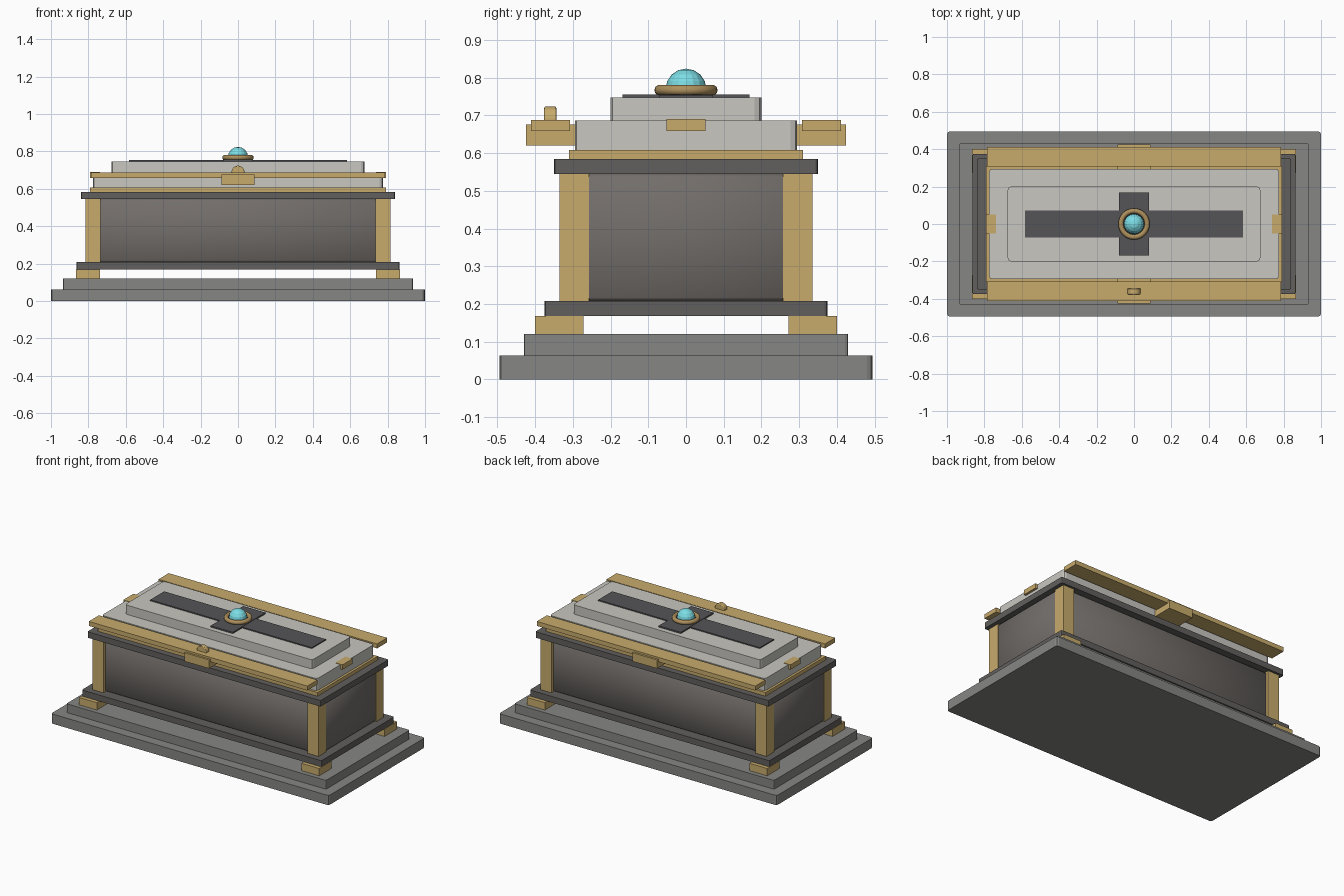
import bpy
from math import radians

default = bpy.data.objects.get("Cube")
if default:
    bpy.data.objects.remove(default, do_unlink=True)


def material(name, r, g, b, metallic=0.0):
    m = bpy.data.materials.new(name)
    m.use_nodes = True
    m.diffuse_color = (r, g, b, 1)
    bsdf = m.node_tree.nodes["Principled BSDF"]
    bsdf.inputs["Base Color"].default_value = (r, g, b, 1)
    bsdf.inputs["Metallic"].default_value = metallic
    return m


base_stone = material("base_stone", 0.24, 0.24, 0.23)
dark_stone = material("dark_stone", 0.12, 0.115, 0.11)
body_stone = material("body_stone", 0.17, 0.155, 0.145)
pale_stone = material("pale_stone", 0.58, 0.57, 0.53)
inlay_dark = material("inlay_dark", 0.09, 0.09, 0.095)
gold = material("gold", 0.58, 0.41, 0.15)
bronze = material("bronze", 0.42, 0.28, 0.11)
gem_cyan = material("gem_cyan", 0.2, 0.72, 0.78)


def finish(name, mat):
    ob = bpy.context.object
    ob.name = ob.data.name = name
    ob.data.materials.append(mat)
    return ob


def box(name, mat, x, y, z, bevel=0.0, upright_only=True):
    """Box spanning the (min, max) ranges, with optional chamfered edges."""
    ranges = (x, y, z)
    bpy.ops.mesh.primitive_cube_add(size=1, location=[(a + b) / 2 for a, b in ranges])
    ob = finish(name, mat)
    ob.scale = [b - a for a, b in ranges]
    bpy.ops.object.transform_apply(location=False, rotation=False, scale=True)
    if bevel:
        mod = ob.modifiers.new("Bevel", "BEVEL")
        mod.width = bevel
        mod.segments = 2 if upright_only else 1
        if upright_only:
            weights = ob.data.attributes.new("bevel_weight_edge", "FLOAT", "EDGE")
            verts = ob.data.vertices
            for e in ob.data.edges:
                a, b = (verts[i].co for i in e.vertices)
                weights.data[e.index].value = float(abs(a.z - b.z) > 0.001)
            mod.limit_method = "WEIGHT"
    return ob


def slab(name, mat, half_x, half_y, z0, z1, bevel=0.0, upright_only=True):
    return box(name, mat, (-half_x, half_x), (-half_y, half_y), (z0, z1),
               bevel, upright_only)


def span(sign, a, b):
    return tuple(sorted((sign * a, sign * b)))


# Stepped base
slab("base_step_lower", base_stone, 1.0, 0.495, 0, 0.063, 0.015)
slab("base_step_upper", base_stone, 0.935, 0.43, 0.063, 0.12, 0.008)

# Chest body between plinth and rim
slab("plinth", dark_stone, 0.863, 0.375, 0.168, 0.208, 0.008)
body = slab("body", body_stone, 0.812, 0.315, 0.208, 0.545, 0.009, False)
bpy.ops.object.shade_smooth()
slab("rim", dark_stone, 0.84, 0.35, 0.545, 0.584, 0.008)

# Feet and corner posts
for sx, side in ((1, "left"), (-1, "right")):
    for sy, end in ((-1, "front"), (1, "back")):
        box(f"foot_{end}_{side}", gold, span(sx, 0.737, 0.865),
            span(sy, 0.272, 0.4), (0.12, 0.168))
        box(f"corner_post_{end}_{side}", gold, span(sx, 0.735, 0.815),
            span(sy, 0.257, 0.335), (0.208, 0.545))

# Lid tiers
slab("lid_band", gold, 0.79, 0.31, 0.584, 0.608)
slab("lid_lower", pale_stone, 0.775, 0.295, 0.608, 0.687, 0.018)
slab("lid_upper", pale_stone, 0.675, 0.2, 0.687, 0.747, 0.018)

# Crossed inlay strips
slab("inlay_long", inlay_dark, 0.582, 0.072, 0.745, 0.754)
slab("inlay_short", inlay_dark, 0.08, 0.168, 0.745, 0.756)

# Side rails with centre blocks
for sy, end in ((-1, "front"), (1, "back")):
    box(f"rail_{end}", gold, (-0.787, 0.787), span(sy, 0.307, 0.411), (0.659, 0.688))
    box(f"rail_block_{end}", gold, (-0.088, 0.088), span(sy, 0.295, 0.424), (0.62, 0.676))

# End clasps
for sx, side in ((1, "left"), (-1, "right")):
    box(f"clasp_{side}", gold, span(sx, 0.737, 0.79), (-0.052, 0.052), (0.659, 0.69))

# Half-round knob on the front rail
bpy.ops.mesh.primitive_cylinder_add(vertices=24, radius=0.035, depth=0.032,
                                    location=(0, -0.36, 0.689),
                                    rotation=(radians(90), 0, 0))
knob = finish("front_knob", gold)
mod = knob.modifiers.new("Bevel", "BEVEL")
mod.width = 0.004
mod.segments = 2
mod.limit_method = "ANGLE"
bpy.ops.object.shade_smooth_by_angle(angle=radians(35))

# Gem and its ring setting
bpy.ops.mesh.primitive_torus_add(major_segments=32, minor_segments=10,
                                 major_radius=0.07, minor_radius=0.014,
                                 location=(0, 0, 0.767))
finish("gem_ring", bronze)
bpy.ops.object.shade_smooth()
bpy.ops.mesh.primitive_uv_sphere_add(segments=16, ring_count=8, radius=0.054,
                                     location=(0, 0, 0.77))
finish("gem", gem_cyan)
